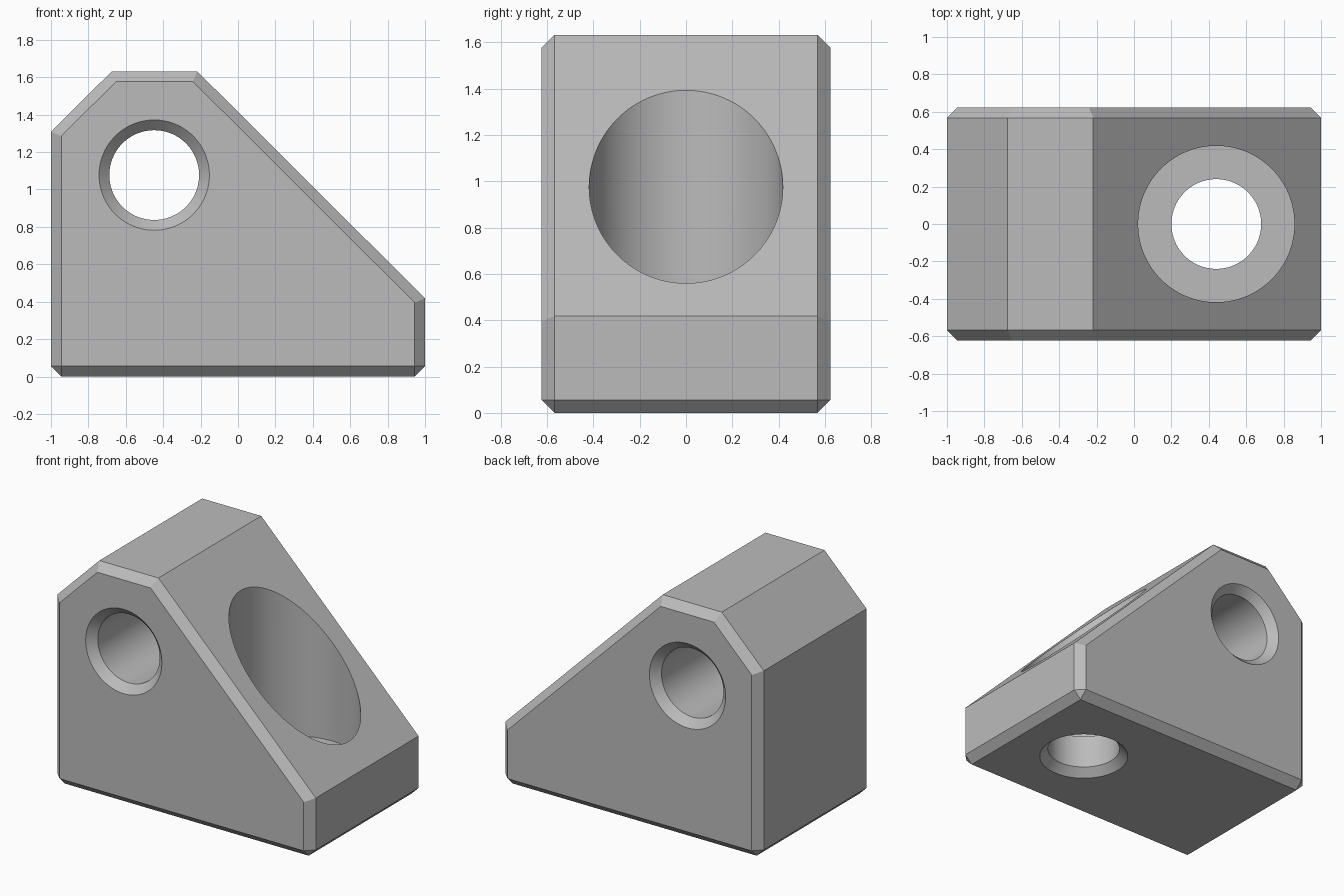
import bpy, bmesh, math
from mathutils import Matrix

cube = bpy.data.objects.get("Cube")
if cube:
    bpy.data.objects.remove(cube, do_unlink=True)

HALF_DEPTH = 0.623
CHAMFER = 0.055
HOLE_R = 0.24

grey = bpy.data.materials.new("plain_grey")
grey.use_nodes = True
grey.diffuse_color = (0.5, 0.5, 0.5, 1)
grey.node_tree.nodes["Principled BSDF"].inputs["Base Color"].default_value = (0.5, 0.5, 0.5, 1)


def add_object(name, bm):
    bmesh.ops.recalc_face_normals(bm, faces=bm.faces)
    mesh = bpy.data.meshes.new(name)
    bm.to_mesh(mesh)
    bm.free()
    mesh.materials.append(grey)
    obj = bpy.data.objects.new(name, mesh)
    bpy.context.collection.objects.link(obj)
    return obj


def turned_cutter(name, profile, matrix, sides=96):
    """Closed solid of revolution about z from (radius, height) pairs."""
    bm = bmesh.new()
    rings = [[bm.verts.new((r * math.cos(math.tau * i / sides),
                            r * math.sin(math.tau * i / sides), h))
              for i in range(sides)] for r, h in profile]
    for low, high in zip(rings, rings[1:]):
        for i in range(sides):
            j = (i + 1) % sides
            bm.faces.new((low[i], low[j], high[j], high[i]))
    bm.faces.new(rings[0])
    bm.faces.new(rings[-1])
    bm.transform(matrix)
    obj = add_object(name, bm)
    obj.hide_render = True
    return obj


# Wedge body: extruded side profile
outline = [(-1, 0), (1, 0), (1, 0.418), (-0.218, 1.632), (-0.675, 1.632), (-1, 1.308)]
bm = bmesh.new()
front = bm.faces.new([bm.verts.new((x, -HALF_DEPTH, z)) for x, z in outline])
out = bmesh.ops.extrude_face_region(bm, geom=[front], use_keep_orig=True)
moved = [v for v in out["geom"] if isinstance(v, bmesh.types.BMVert)]
bmesh.ops.translate(bm, verts=moved, vec=(0, 2 * HALF_DEPTH, 0))
bmesh.ops.recalc_face_normals(bm, faces=bm.faces)

# Chamfer the front and back outlines and the two bottom end edges
edges = [e for e in bm.edges
         if abs(e.verts[0].co.y - e.verts[1].co.y) < 0.01
         or max(v.co.z for v in e.verts) < 0.01]
bmesh.ops.bevel(bm, geom=edges, offset=CHAMFER, offset_type='OFFSET',
                segments=1, affect='EDGES', profile=0.5)
body = add_object("wedge_block", bm)

# Cross hole, countersunk at both ends
d, over = HALF_DEPTH, 0.1
cross = turned_cutter(
    "cross_hole_cutter",
    [(HOLE_R + CHAMFER + over, -d - over), (HOLE_R, -d + CHAMFER),
     (HOLE_R, d - CHAMFER), (HOLE_R + CHAMFER + over, d + over)],
    Matrix.Translation((-0.448, 0, 1.077)) @ Matrix.Rotation(math.pi / 2, 4, 'X'))

# Upright bolt hole: countersunk below, wide counterbore above
upright = turned_cutter(
    "bolt_hole_cutter",
    [(HOLE_R + CHAMFER + over, -over), (HOLE_R, CHAMFER),
     (HOLE_R, 0.29), (0.418, 0.29), (0.418, 2)],
    Matrix.Translation((0.44, 0, 0)))

for cutter in (cross, upright):
    mod = body.modifiers.new(cutter.name, 'BOOLEAN')
    mod.operation = 'DIFFERENCE'
    mod.solver = 'EXACT'
    mod.object = cutter

# Apply the cuts, then remove the cutters
bpy.ops.object.select_all(action='DESELECT')
body.select_set(True)
bpy.context.view_layer.objects.active = body
for mod in list(body.modifiers):
    bpy.ops.object.modifier_apply(modifier=mod.name)
for cutter in (cross, upright):
    bpy.data.objects.remove(cutter, do_unlink=True)

# Smooth the bores, keep the chamfers crisp
bpy.ops.object.shade_smooth_by_angle(angle=math.radians(20))
